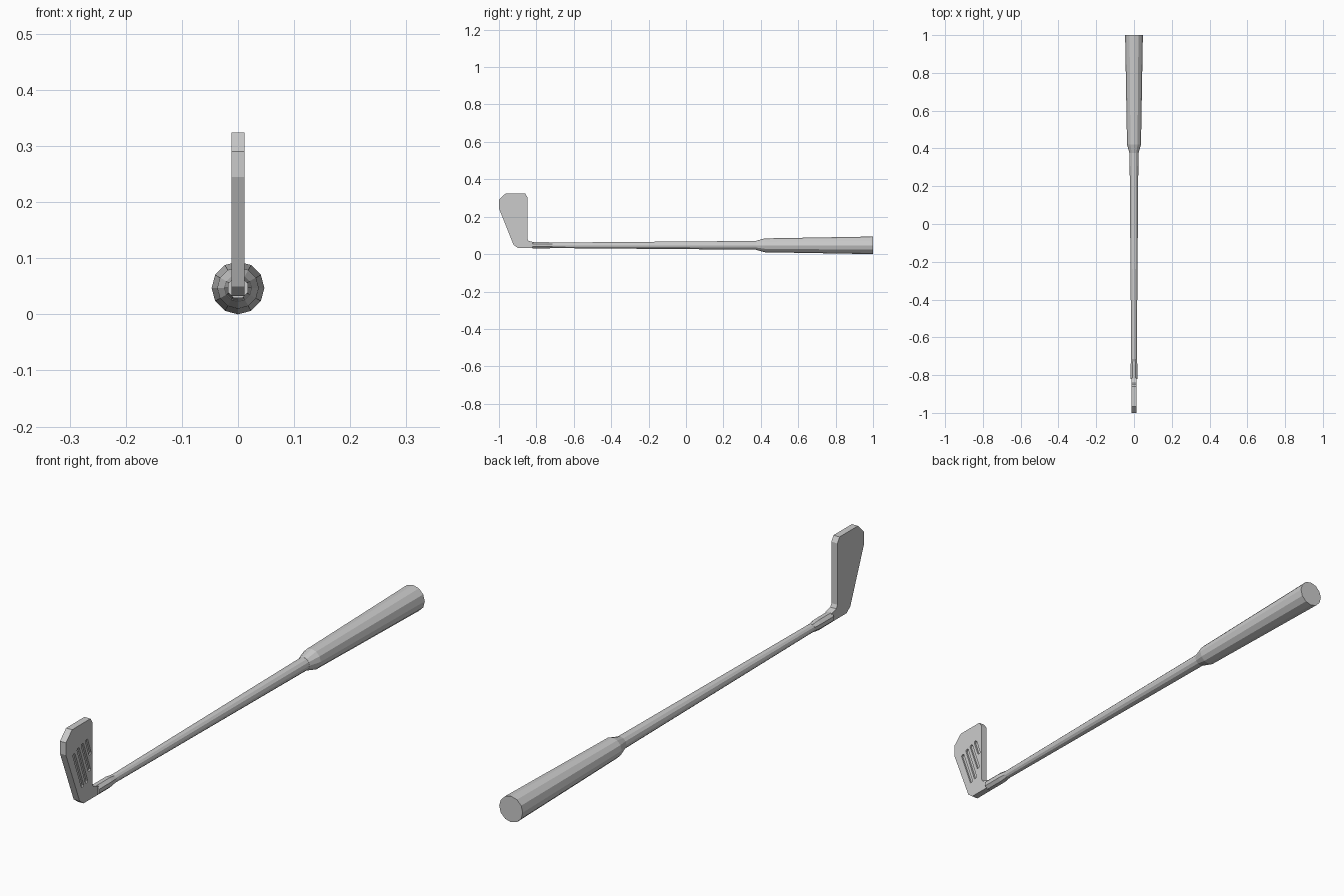
import bpy, bmesh, math
from mathutils import Vector

if "Cube" in bpy.data.objects:
    bpy.data.objects.remove(bpy.data.objects["Cube"])

AXIS_Z = 0.047


def make_object(name, bm):
    bmesh.ops.recalc_face_normals(bm, faces=bm.faces)
    mesh = bpy.data.meshes.new(name)
    bm.to_mesh(mesh)
    bm.free()
    obj = bpy.data.objects.new(name, mesh)
    bpy.context.collection.objects.link(obj)
    return obj


def lathe_y(name, profile, sides, turn=0.0):
    """Closed turned solid along y from (y, radius) pairs."""
    bm = bmesh.new()
    angles = [turn + 2 * math.pi * i / sides for i in range(sides)]
    rings = [[bm.verts.new((r * math.cos(a), y, AXIS_Z + r * math.sin(a)))
              for a in angles] for y, r in profile]
    for a, b in zip(rings, rings[1:]):
        for i in range(sides):
            j = (i + 1) % sides
            bm.faces.new((a[i], a[j], b[j], b[i]))
    bm.faces.new(rings[0])
    bm.faces.new(rings[-1])
    return make_object(name, bm)


def add_plate(bm, outline, x0, x1):
    """Extrude a (y, z) outline between two x positions."""
    left = [bm.verts.new((x0, y, z)) for y, z in outline]
    right = [bm.verts.new((x1, y, z)) for y, z in outline]
    n = len(outline)
    bm.faces.new(left)
    bm.faces.new(right)
    for i in range(n):
        j = (i + 1) % n
        bm.faces.new((left[i], left[j], right[j], right[i]))


# Grip, shaft and the socket holding the head
lathe_y("grip", [(0.375, 0.024), (0.42, 0.037), (1.0, 0.047)], 12)
lathe_y("shaft", [(-0.74, 0.0145), (0.38, 0.0235)], 12)
lathe_y("socket", [(-0.82, 0.0195), (-0.745, 0.0195), (-0.715, 0.0155)],
        8, math.pi / 8)

# Flat club head
bm = bmesh.new()
add_plate(bm, [(-0.815, 0.033), (-0.90, 0.033), (-0.922, 0.05), (-1.0, 0.245),
               (-1.0, 0.29), (-0.965, 0.324), (-0.86, 0.324), (-0.848, 0.305),
               (-0.848, 0.083), (-0.842, 0.071), (-0.815, 0.064)],
          -0.012, 0.012)
head = make_object("club_head", bm)

# Slanted grooves cut into the striking face
bm = bmesh.new()
grooves = [(-0.954, 0.228, -0.905, 0.097), (-0.930, 0.240, -0.882, 0.104),
           (-0.906, 0.247, -0.866, 0.140), (-0.882, 0.253, -0.862, 0.198)]
half = 0.0065
for y0, z0, y1, z1 in grooves:
    a, b = Vector((y0, z0)), Vector((y1, z1))
    d = (b - a).normalized() * half
    s = Vector((-d.y, d.x))
    add_plate(bm, [a + s, a - d * 0.6 + s * 0.5, a - d * 0.6 - s * 0.5, a - s,
                   b - s, b + d * 0.6 - s * 0.5, b + d * 0.6 + s * 0.5, b + s],
              0.005, 0.03)
cutter = make_object("groove_cutter", bm)
cutter.hide_render = True
cutter.hide_viewport = True
cut = head.modifiers.new("grooves", "BOOLEAN")
cut.operation = "DIFFERENCE"
cut.solver = "EXACT"
cut.object = cutter
